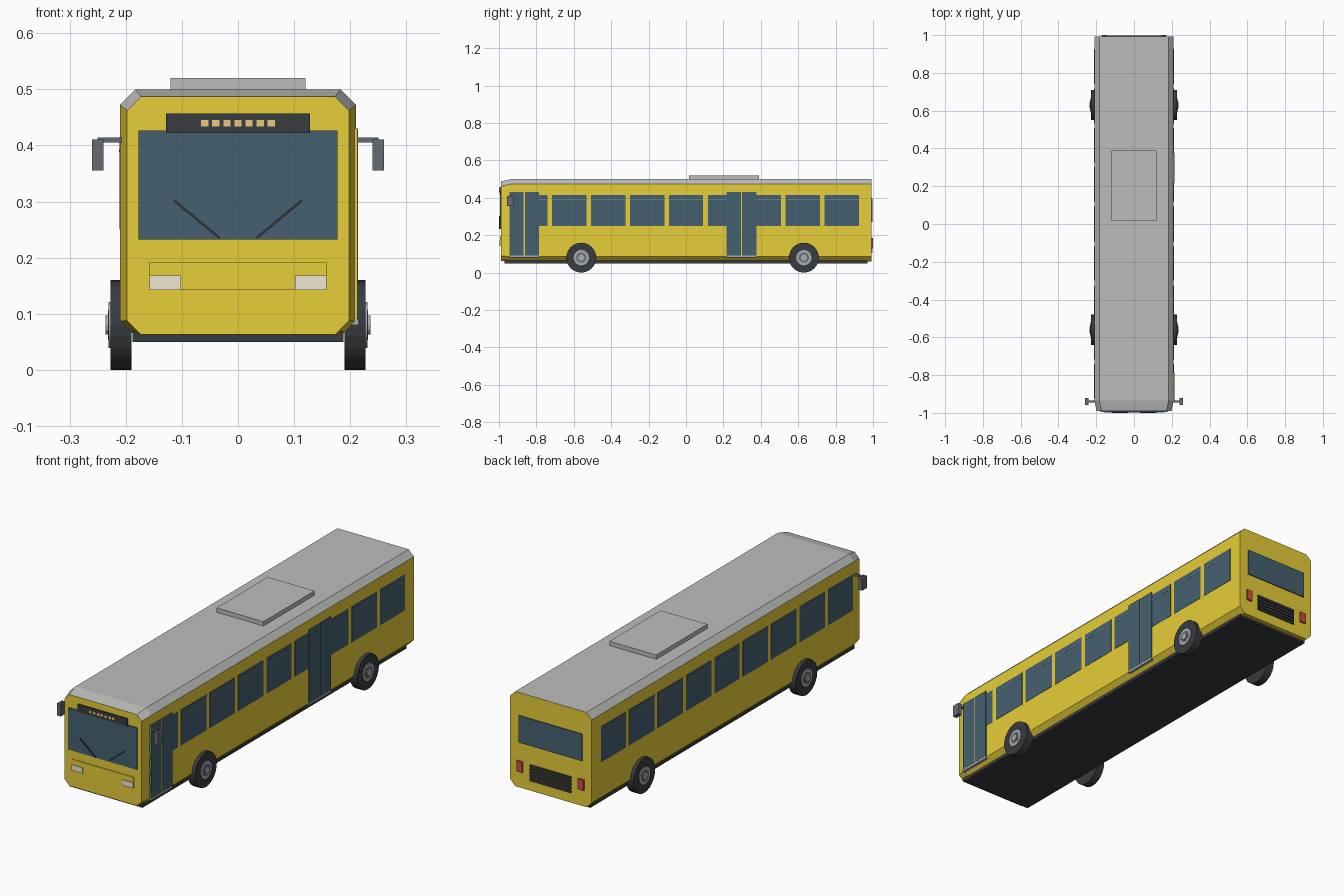
import bpy, bmesh
from math import pi, atan2, hypot
from mathutils import Matrix, Vector

if "Cube" in bpy.data.objects:
    bpy.data.objects.remove(bpy.data.objects["Cube"])


def mat(name, r, g, b):
    m = bpy.data.materials.new(name)
    m.diffuse_color = (r, g, b, 1)
    m.use_nodes = True
    m.node_tree.nodes["Principled BSDF"].inputs["Base Color"].default_value = m.diffuse_color
    return m


YELLOW = mat("yellow paint", 0.80, 0.62, 0.04)
GREY = mat("roof grey", 0.50, 0.51, 0.50)
GLASS = mat("dark glass", 0.06, 0.12, 0.16)
TRIM = mat("window trim", 0.12, 0.22, 0.27)
BLACK = mat("black", 0.04, 0.045, 0.05)
DARK = mat("dark plastic", 0.13, 0.15, 0.17)
RIM = mat("rim", 0.40, 0.42, 0.44)
CREAM = mat("headlight", 0.85, 0.80, 0.65)
RED = mat("tail light", 0.60, 0.08, 0.06)
AMBER = mat("sign amber", 0.85, 0.58, 0.20)


def finish(bm, name, *mats):
    bmesh.ops.recalc_face_normals(bm, faces=bm.faces)
    me = bpy.data.meshes.new(name)
    bm.to_mesh(me)
    bm.free()
    for m in mats:
        me.materials.append(m)
    ob = bpy.data.objects.new(name, me)
    bpy.context.collection.objects.link(ob)
    return ob


def box(name, x, y, z, m):
    """Box from (min, max) ranges on each axis."""
    bm = bmesh.new()
    size = [r[1] - r[0] for r in (x, y, z)]
    mid = Vector([(r[0] + r[1]) / 2 for r in (x, y, z)])
    bmesh.ops.create_cube(bm, size=1, matrix=Matrix.Translation(mid) @ Matrix.Diagonal((*size, 1)))
    return finish(bm, name, m)


def side_box(name, s, x, y, z, m):
    return box(name, sorted((s * x[0], s * x[1])), y, z, m)


def disc(name, s, x0, x1, y, z, r, m, sides=24):
    """Cylinder along x, on side s."""
    bm = bmesh.new()
    mtx = Matrix.Translation((s * (x0 + x1) / 2, y, z)) @ Matrix.Rotation(pi / 2, 4, 'Y')
    bmesh.ops.create_cone(bm, cap_ends=True, segments=sides, radius1=r, radius2=r,
                          depth=x1 - x0, matrix=mtx)
    return finish(bm, name, m)


# Body shell: chamfered section lofted front to back, with a smaller nose ring
def section(w, lo, hi, c):
    half = [(w - c, lo), (w, lo + c), (w, hi - c), (w - c, hi)]
    return half + [(-x, z) for x, z in reversed(half)]


bm = bmesh.new()
rings = []
for y, sec in ((-0.99, section(0.198, 0.063, 0.487, 0.025)),
               (-0.935, section(0.21, 0.06, 0.50, 0.027)),
               (0.992, section(0.21, 0.06, 0.50, 0.027))):
    rings.append([bm.verts.new((x, y, z)) for x, z in sec])
for a, b in zip(rings, rings[1:]):
    for i in range(8):
        j = (i + 1) % 8
        bm.faces.new((a[i], a[j], b[j], b[i]))
bm.faces.new(rings[0])
bm.faces.new(rings[-1])
bmesh.ops.recalc_face_normals(bm, faces=bm.faces)
for f in bm.faces:
    f.material_index = 1 if f.normal.z > 0.3 else 0
finish(bm, "body", YELLOW, GREY)

# Underfloor skirt and roof unit
box("floor_skirt", (-0.188, 0.188), (-0.97, 0.97), (0.05, 0.068), BLACK)
box("roof_unit", (-0.12, 0.12), (0.015, 0.39), (0.495, 0.52), GREY)

# Side windows; door positions cover or interrupt some on the right
DOORS = (-0.865, 0.297)
for s in (-1, 1):
    for i in range(9):
        c = -0.833 + i * 0.2083
        side_box("side_window", s, (0.205, 0.2115), (c - 0.092, c + 0.092), (0.25, 0.415), GLASS)
        side_box("window_bar", s, (0.206, 0.2122), (c - 0.090, c + 0.090), (0.388, 0.393), TRIM)

# Double doors on the right side
for c in DOORS:
    box("door_frame", (0.195, 0.2125), (c - 0.080, c + 0.080), (0.09, 0.43), YELLOW)
    for d in (-1, 1):
        y = sorted((c + d * 0.003, c + d * 0.080))
        box("door_leaf", (0.20, 0.214), y, (0.092, 0.43), GLASS)
    box("door_step", (0.19, 0.2145), (c - 0.080, c + 0.080), (0.080, 0.091), RIM)

# Wheels
for s in (-1, 1):
    for y in (-0.56, 0.63):
        disc("tyre", s, 0.19, 0.227, y, 0.08, 0.08, BLACK)
        disc("rim", s, 0.22, 0.231, y, 0.08, 0.041, RIM)
        disc("rim_recess", s, 0.22, 0.2318, y, 0.08, 0.027, DARK)
        disc("hub", s, 0.22, 0.236, y, 0.08, 0.017, RIM, 12)

# Front: windscreen, destination sign, panel
box("windscreen", (-0.177, 0.177), (-0.994, -0.985), (0.232, 0.427), GLASS)
box("destination_sign", (-0.128, 0.128), (-0.997, -0.985), (0.422, 0.457), BLACK)
for i in range(7):
    x = (i - 3) * 0.0197
    box("sign_light", (x - 0.0065, x + 0.0065), (-0.9985, -0.99), (0.434, 0.445), AMBER)
box("front_panel", (-0.158, 0.158), (-0.9935, -0.985), (0.143, 0.192), YELLOW)

for s in (-1, 1):
    # Headlights
    side_box("headlight", s, (0.102, 0.158), (-0.997, -0.985), (0.142, 0.168), CREAM)
    # Wipers
    x0, z0, x1, z1 = s * 0.033, 0.235, s * 0.114, 0.302
    w = box("wiper", (-hypot(x1 - x0, z1 - z0) / 2, hypot(x1 - x0, z1 - z0) / 2),
            (-0.003, 0.003), (-0.002, 0.002), BLACK)
    w.location = ((x0 + x1) / 2, -0.997, (z0 + z1) / 2)
    w.rotation_euler = (0, -atan2(z1 - z0, x1 - x0), 0)
    # Mirrors
    side_box("mirror_arm", s, (0.195, 0.25), (-0.945, -0.935), (0.405, 0.414), DARK)
    side_box("mirror_head", s, (0.24, 0.26), (-0.958, -0.922), (0.355, 0.411), DARK)
    # Tail lights
    side_box("tail_light", s, (0.142, 0.172), (0.985, 1.0), (0.135, 0.185), RED)

# Rear window and engine grille
box("rear_window", (-0.163, 0.163), (0.985, 0.997), (0.27, 0.395), GLASS)
for i in range(5):
    z = 0.112 + i * 0.016
    box("grille_slat", (-0.105, 0.105), (0.985, 0.998), (z - 0.0055, z + 0.0055), BLACK)
